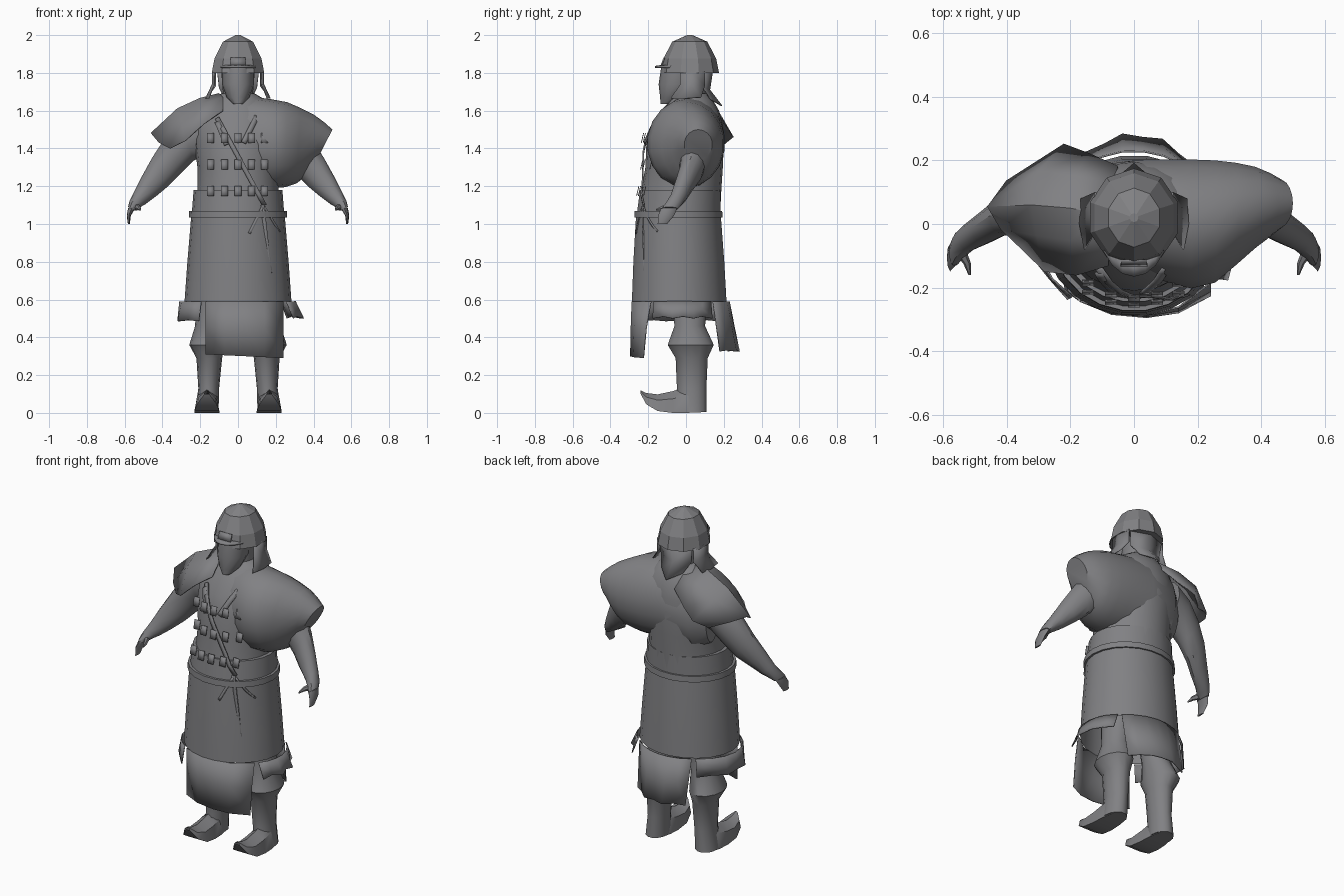
import bpy, math
from math import sin, cos, radians, pi
from mathutils import Vector
import bmesh

mat = bpy.data.materials.new("slate grey")
mat.diffuse_color = (0.22, 0.22, 0.23, 1)


def build(name, verts, faces, smooth=35, thick=0):
    me = bpy.data.meshes.new(name)
    me.from_pydata([tuple(v) for v in verts], [], faces)
    bm = bmesh.new()
    bm.from_mesh(me)
    bmesh.ops.recalc_face_normals(bm, faces=bm.faces)
    bm.to_mesh(me)
    bm.free()
    me.materials.append(mat)
    ob = bpy.data.objects.new(name, me)
    bpy.context.collection.objects.link(ob)
    if thick:
        m = ob.modifiers.new("thickness", "SOLIDIFY")
        m.thickness = thick
        m.offset = 0
    if smooth:
        bpy.ops.object.select_all(action='DESELECT')
        ob.select_set(True)
        bpy.context.view_layer.objects.active = ob
        bpy.ops.object.shade_smooth_by_angle(angle=radians(smooth))
    return ob


def loft(name, rings, n=16, caps=(True, True), smooth=35, start=0):
    """Skin through rings given as (centre, half-axis u, half-axis v)."""
    vs, fs = [], []
    for c, u, v in rings:
        for i in range(n):
            a = start + 2 * pi * i / n
            vs.append(Vector(c) + Vector(u) * cos(a) + Vector(v) * sin(a))
    for r in range(len(rings) - 1):
        for i in range(n):
            j = (i + 1) % n
            fs.append((r*n + i, r*n + j, (r+1)*n + j, (r+1)*n + i))
    if caps[0]:
        fs.append(tuple(range(n)))
    if caps[1]:
        fs.append(tuple((len(rings) - 1) * n + i for i in range(n)))
    return build(name, vs, fs, smooth)


def upright(rows):
    """Rows (z, cx, cy, rx, ry) to horizontal rings."""
    return [((cx, cy, z), (rx, 0, 0), (0, ry, 0)) for z, cx, cy, rx, ry in rows]


def sideways(rows, s):
    """Rows (top x, top z, bottom x, bottom z, cy, ry) to rings facing sideways."""
    return [((s*(a+c)/2, y, (b+d)/2), (s*(a-c)/2, 0, (b-d)/2), (0, r, 0))
            for a, b, c, d, y, r in rows]


def grid(name, rows, thick=0.006, smooth=40):
    m = len(rows[0])
    fs = [(r*m + i, r*m + i + 1, (r+1)*m + i + 1, (r+1)*m + i)
          for r in range(len(rows) - 1) for i in range(m - 1)]
    return build(name, [p for r in rows for p in r], fs, smooth, thick)


# Torso
TORSO = [(1.04, 0, -.035, .225, .215), (1.18, 0, -.025, .215, .212), (1.30, 0, -.01, .215, .205),
         (1.42, 0, -.005, .23, .205), (1.52, 0, .01, .23, .185), (1.60, 0, .025, .20, .15),
         (1.66, 0, .03, .14, .11), (1.69, 0, .03, .09, .085)]
loft("torso", upright(TORSO), 20)


def front_y(x, z):
    """Front surface of the torso and skirt, for placing straps and plates."""
    if z < 1.19:
        return -.03 - (.215 + .06 * (1.18 - z)) * math.sqrt(max(0, 1 - (x / .25) ** 2)) - .006
    for a, b in zip(TORSO, TORSO[1:]):
        if a[0] <= z <= b[0]:
            t = (z - a[0]) / (b[0] - a[0])
            cy, rx, ry = (a[k] + (b[k] - a[k]) * t for k in (2, 3, 4))
            return cy - ry * math.sqrt(max(0, 1 - (x / rx) ** 2)) - .008
    return -.1


# Big draped sleeve that also runs over the back
loft("draped_sleeve", sideways([
    (-.215, 1.54, -.215, 1.26, .06, .06), (-.14, 1.62, -.14, 1.21, .06, .125),
    (.03, 1.68, .03, 1.20, .02, .185), (.18, 1.66, .18, 1.19, 0, .206),
    (.26, 1.645, .25, 1.195, .008, .195), (.33, 1.615, .31, 1.215, .032, .163),
    (.40, 1.58, .355, 1.25, .052, .13), (.455, 1.54, .39, 1.30, .06, .102),
    (.50, 1.50, .418, 1.34, .065, .075)], 1), 18)

# Arms and hands
for s, side in ((1, "left"), (-1, "right")):
    loft(side + "_arm", sideways([
        (.20, 1.61, .18, 1.36, .04, .12), (.30, 1.55, .235, 1.335, .05, .095),
        (.39, 1.45, .30, 1.27, .045, .074), (.455, 1.35, .37, 1.20, .025, .062),
        (.51, 1.25, .43, 1.15, -.012, .052), (.55, 1.17, .49, 1.105, -.042, .045),
        (.575, 1.12, .525, 1.085, -.068, .045), (.582, 1.09, .545, 1.07, -.088, .045)], s), 12)
    loft(side + "_fingers", [((s*.562, -.088, 1.085), (.02, 0, 0), (0, .043, 0)),
                             ((s*.578, -.105, 1.045), (.011, 0, 0), (0, .042, 0)),
                             ((s*.578, -.125, 1.0), (.005, 0, 0), (0, .025, 0))], 8)
    loft(side + "_thumb", [((s*.545, -.09, 1.09), (.02, 0, 0), (0, 0, .02)),
                           ((s*.525, -.125, 1.085), (.012, 0, 0), (0, 0, .013)),
                           ((s*.517, -.16, 1.075), (.004, 0, 0), (0, 0, .005))], 6)

# Shoulder cape on the other side
grid("shoulder_cape", [
    [(-.05, .18, 1.58), (-.07, .13, 1.65), (-.10, .03, 1.69), (-.08, -.06, 1.67), (-.08, -.13, 1.60)],
    [(-.14, .22, 1.51), (-.19, .15, 1.63), (-.20, .05, 1.665), (-.20, -.05, 1.63), (-.18, -.16, 1.53)],
    [(-.22, .25, 1.46), (-.30, .165, 1.575), (-.32, .06, 1.61), (-.305, -.035, 1.57), (-.28, -.148, 1.44)],
    [(-.29, .20, 1.42), (-.40, .135, 1.46), (-.46, .055, 1.48), (-.418, -.015, 1.43), (-.36, -.07, 1.40)]])

# Skirt, waistband and belt
loft("skirt", upright([(.59, 0, -.036, .283, .253), (.80, 0, -.038, .268, .243),
                       (1.04, 0, -.04, .248, .227)]), 22, (False, True))
loft("waistband", upright([(1.04, 0, -.04, .246, .224), (1.18, 0, -.03, .235, .216)]), 22)
loft("belt", upright([(1.035, 0, -.04, .26, .236), (1.07, 0, -.04, .258, .234)]), 22)


# Hem panels: angle range, top radii, bottom radii, bottom height
def panel(name, a0, a1, tx, ty, rx, ry, z, wave):
    rows = [[], [], []]
    k = 6
    for i in range(k + 1):
        a = radians(a0 + (a1 - a0) * i / k)
        w = wave * (i % 2)
        for row, t in zip(rows, (0, .5, 1)):
            x, y = tx + (rx - w - tx) * t, ty + (ry - w - ty) * t
            row.append((x * cos(a), -.035 + y * sin(a), .59 + (z + w/2 - .59) * t))
    grid(name, rows)


FLAP_X = (-.17, -.07, .04, .14, .24)
grid("front_flap", [list(zip(FLAP_X, (-.242, -.276, -.285, -.262, -.185), [.59] * 5)),
                    list(zip(FLAP_X, (-.242, -.280, -.29, -.272, -.21), [.45] * 5)),
                    list(zip(FLAP_X, (-.24, -.283, -.293, -.278, -.225), (.31, .305, .30, .295, .29)))])
panel("left_hem", -33, 42, .305, .25, .35, .26, .50, .02)
panel("back_flap", 42, 126, .278, .265, .26, .32, .325, .012)
panel("right_hem", 126, 231, .308, .25, .33, .26, .485, .012)

# Legs and curled boots
for s, side in ((1, "left"), (-1, "right")):
    loft(side + "_leg", upright([(z, s * x, y, rx, ry) for z, x, y, rx, ry in (
        (.64, .13, .02, .09, .10), (.46, .145, .02, .082, .083), (.36, .165, .025, .093, .125),
        (.29, .152, .03, .068, .087), (.13, .155, .03, .055, .08), (0.005, .165, .03, .062, .08))]), 14)
    rows = []
    for y, a, b, w in ((.08, .003, .11, .045), (0, 0, .14, .062), (-.07, 0, .115, .066),
                       (-.15, .01, .098, .066), (-.21, .045, .105, .052), (-.24, .10, .12, .012)):
        m = a + (b - a) * .65
        rows.append([(s*.165 + q * w, y, z) for q, z in
                     ((-1, a), (-.82, m), (0, b), (.82, m), (1, a), (-1, a))])
    grid(side + "_boot", rows, 0)

# Head
loft("neck", upright([(1.60, 0, .03, .09, .09), (1.70, 0, .02, .08, .085), (1.82, 0, .02, .09, .10)]), 12)
loft("face", upright([(1.635, 0, -.105, .025, .03), (1.67, 0, -.075, .06, .062),
                      (1.74, 0, -.045, .085, .10), (1.84, 0, -.03, .085, .10)]), 12)

# Faceted helmet with visor, badge and hanging flaps
loft("helmet", upright([(1.80, 0, .02, .146, .155), (1.875, 0, .02, .131, .14),
                        (1.965, 0, .02, .084, .093), (2.0, 0, .02, .014, .014)]),
     10, (True, True), 0, pi / 10)
arc = [radians(-145 + 110 * i / 6) for i in range(7)]
grid("visor", [[(.11 * cos(a), .02 + .14 * sin(a), 1.838) for a in arc],
               [(.115 * cos(a), .02 + .185 * sin(a), 1.832) for a in arc]], .01)
grid("badge", [[(-.04, -.115, 1.88), (.04, -.115, 1.88)], [(-.042, -.13, 1.84), (.042, -.13, 1.84)]], .008)
for s, side in ((1, "left"), (-1, "right")):
    grid(side + "_helmet_flap", [
        [(s*.125, -.03, 1.81), (s*.135, .03, 1.81), (s*.12, .10, 1.81)],
        [(s*.125, -.03, 1.74), (s*.135, .03, 1.74), (s*.12, .10, 1.73)],
        [(s*.155, -.08, 1.665), (s*.17, 0, 1.665), (s*.165, .08, 1.67)]])
grid("neck_flap", [[(-.11, .10, 1.81), (0, .14, 1.81), (.11, .10, 1.81)],
                   [(-.10, .09, 1.72), (0, .125, 1.71), (.10, .09, 1.72)],
                   [(-.07, .13, 1.66), (0, .19, 1.625), (.07, .13, 1.66)]])

# Rows of chest plates
for z, out in ((1.455, .025), (1.315, .012), (1.175, .004)):
    for x in (-.145, -.072, 0, .072, .14):
        y = front_y(x, z) - out
        grid("chest_plate", [[(x - .019, y + .006, z + .026), (x + .019, y + .006, z + .026)],
                             [(x - .019, y - .006, z - .026), (x + .019, y - .006, z - .026)]], .004)


# Straps and belt ties following the front
def strap(name, p, q, w, k=8):
    d = Vector((q[0] - p[0], q[1] - p[1])).normalized()
    rows = []
    for i in range(k + 1):
        t = i / k
        x, z = p[0] + (q[0] - p[0]) * t, p[1] + (q[1] - p[1]) * t
        y = front_y(x, z) - .006
        rows.append([(x - d.y * w, y, z + d.x * w), (x + d.y * w, y, z - d.x * w)])
    grid(name, rows, .008)


strap("long_strap", (-.11, 1.56), (.14, 1.10), .012)
strap("short_strap", (.10, 1.57), (.03, 1.43), .014)
strap("side_strap", (-.11, 1.54), (-.06, 1.42), .014)
strap("long_tie", (.13, 1.10), (.17, .74), .01)
strap("inner_tie", (.13, 1.09), (.06, .95), .007)
strap("outer_tie", (.14, 1.09), (.22, .96), .006)
